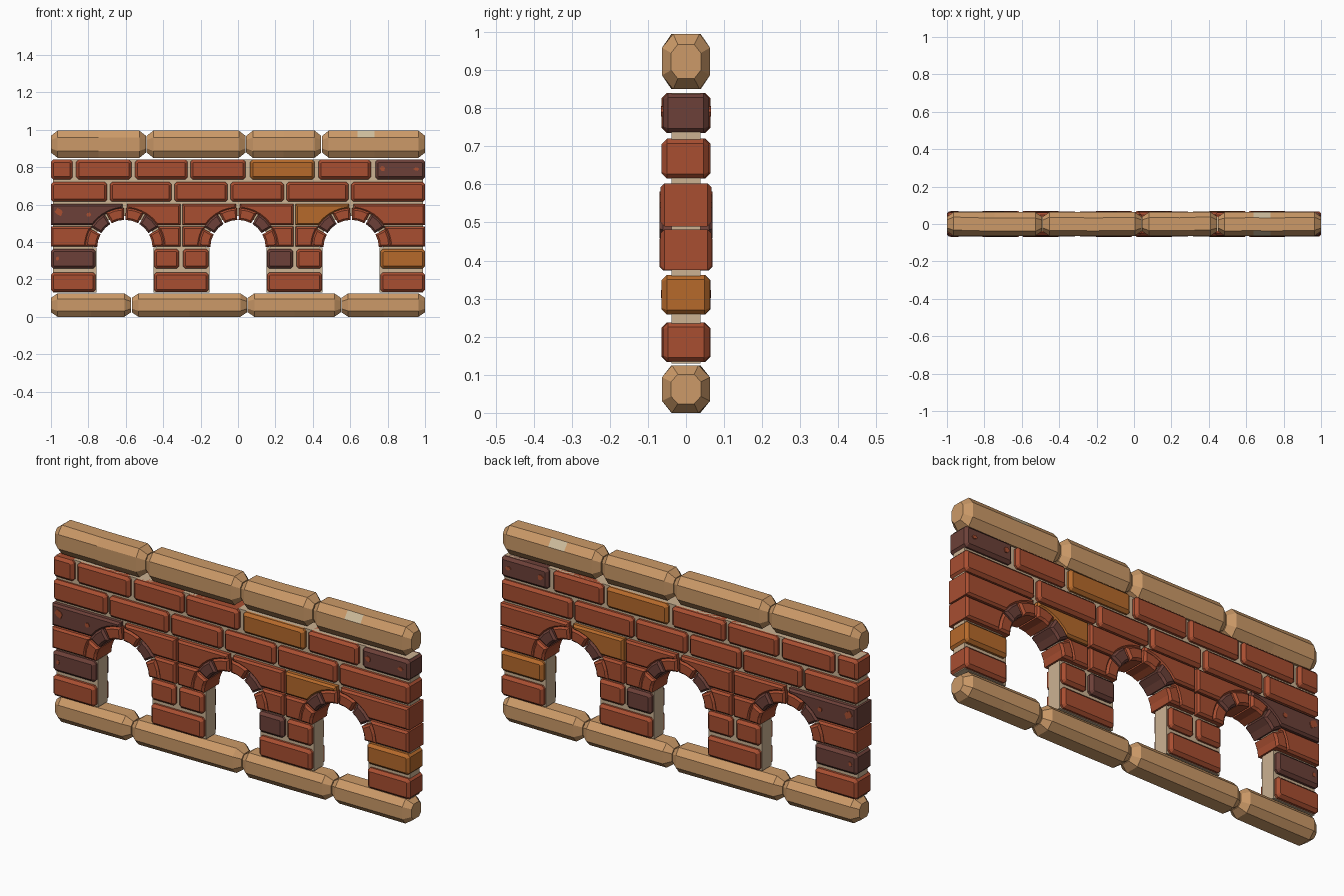
import bpy, bmesh, random
from math import sin, cos, sqrt, radians, asin, acos
from mathutils import Vector

random.seed(4)
old = bpy.data.objects.get("Cube")
if old:
    bpy.data.objects.remove(old, do_unlink=True)


def material(name, rgb):
    lin = [((c / 255 + 0.055) / 1.055) ** 2.4 for c in rgb] + [1]
    m = bpy.data.materials.new(name)
    m.use_nodes = True
    m.diffuse_color = lin
    m.node_tree.nodes["Principled BSDF"].inputs["Base Color"].default_value = lin
    return m


RED = material("red_brick", (168, 78, 49))
DARK = material("dark_brick", (108, 64, 56))
OCHRE = material("ochre_brick", (182, 106, 43))
STONE = material("tan_stone", (204, 154, 104))
PALE = material("pale_stone", (206, 188, 156))
MORTAR = material("mortar", (204, 178, 146))


def finish(name, bm, mats):
    bmesh.ops.recalc_face_normals(bm, faces=bm.faces)
    mesh = bpy.data.meshes.new(name)
    bm.to_mesh(mesh)
    bm.free()
    for m in mats:
        mesh.materials.append(m)
    ob = bpy.data.objects.new(name, mesh)
    bpy.context.collection.objects.link(ob)
    return ob


def loft(bm, rings):
    """Skin equal-length closed rings of points and cap both ends."""
    vs = [[bm.verts.new(p) for p in r] for r in rings]
    n = len(vs[0])
    for a, b in zip(vs, vs[1:]):
        for i in range(n):
            bm.faces.new((a[i], a[(i + 1) % n], b[(i + 1) % n], b[i]))
    bm.faces.new(vs[0])
    bm.faces.new(vs[-1])


def inset(pts, d):
    """Move a counter-clockwise outline inwards with mitred corners."""
    out = []
    for i, p in enumerate(pts):
        e1 = (p - pts[i - 1]).normalized()
        e2 = (pts[(i + 1) % len(pts)] - p).normalized()
        n1, n2 = Vector((-e1.y, e1.x)), Vector((-e2.y, e2.x))
        out.append(p + (n1 + n2) * d / max(0.4, 1 + n1.dot(n2)))
    return out


def cut_corners(pts, d):
    out = []
    for i, p in enumerate(pts):
        q, r = pts[i - 1], pts[(i + 1) % len(pts)]
        out += [p + (q - p).normalized() * d, p + (r - p).normalized() * d]
    return out


def prism(name, pts, y0, y1, mat, edge=0.0):
    """Extrude an (x, z) outline along y, with optional chamfered rims."""
    pts = [Vector(p) for p in pts]
    area = sum(pts[i - 1].x * p.y - p.x * pts[i - 1].y for i, p in enumerate(pts))
    if area < 0:
        pts.reverse()
    layers = [(y0, pts), (y1, pts)]
    if edge:
        small = inset(pts, edge)
        layers = [(y0, small), (y0 + edge, pts), (y1 - edge, pts), (y1, small)]
    bm = bmesh.new()
    loft(bm, [[(p.x, y, p.y) for p in ring] for y, ring in layers])
    return finish(name, bm, [mat])


def brick(name, x0, x1, z0, z1, mat=RED):
    rect = [Vector(p) for p in ((x0, z0), (x1, z0), (x1, z1), (x0, z1))]
    y0, y1 = (0.062 + random.uniform(-0.002, 0.003) for _ in range(2))
    prism(name, cut_corners(rect, 0.012), -y0, y1, mat, 0.014)


ARCHES = (-0.605, 0, 0.605)
SPRING = 0.37
OUTER = 0.207


def arc(cx, r, a0, a1, n):
    return [(cx + r * cos(radians(a0 + (a1 - a0) * i / n)),
             SPRING + r * sin(radians(a0 + (a1 - a0) * i / n))) for i in range(n + 1)]


# Mortar core with three arched openings
outline = [(-0.99, 0.13)]
for c in ARCHES:
    outline += [(c - 0.152, 0.13), (c - 0.152, SPRING)]
    outline += arc(c, 0.17, 180, 0, 12)
    outline += [(c + 0.152, SPRING), (c + 0.152, 0.13)]
outline += [(0.99, 0.13), (0.99, 0.84), (-0.99, 0.84)]
prism("mortar_core", outline, -0.038, 0.038, MORTAR)

# Straight brick courses: height range, then spans with colours
courses = {
    "top_course": (0.735, 0.84, [(-1, -.885), (-.865, -.57), (-.55, -.27), (-.255, .04),
                                 (.065, .41, OCHRE), (.43, .71), (.735, 1, DARK)]),
    "second_course": (0.615, 0.72, [(-1, -.7), (-.685, -.355), (-.34, -.055), (-.04, .245),
                                    (.258, .59), (.605, 1)]),
    "upper_pier": (0.258, 0.362, [(-1, -.762, DARK), (-.45, -.315), (-.295, -.157),
                                  (.155, .295, DARK), (.312, .45), (.762, 1, OCHRE)]),
    "lower_pier": (0.133, 0.237, [(-1, -.762), (-.45, -.157), (.155, .45), (.762, 1)]),
}
for name, (z0, z1, spans) in courses.items():
    for i, (x0, x1, *col) in enumerate(spans):
        brick(f"{name}_brick_{i + 1}", x0, x1, z0, z1, *col)


# Bricks whose inner end is cut by the arch curve
def arch_brick(name, far, c, z0, z1, mat):
    side = 1 if far > c else -1
    a0 = asin((z0 - SPRING) / OUTER)
    a1 = asin((z1 - SPRING) / OUTER) if z1 - SPRING < OUTER else acos(0.012 / OUTER)
    curve = [(c + side * OUTER * cos(a), SPRING + OUTER * sin(a))
             for a in (a0 + (a1 - a0) * i / 5 for i in range(6))]
    if z1 - curve[-1][1] > 0.001:
        curve.append((curve[-1][0], z1))
    prism(name, [(far, z0)] + curve + [(far, z1)], -0.067, 0.067, mat, 0.01)


for i, c in enumerate(ARCHES):
    for side, label in ((-1, "right"), (1, "left")):
        far = c + side * 0.297
        if abs(far) > 0.7:
            far = side
        top = DARK if far == -1 else OCHRE if (i == 2 and side < 0) else RED
        arch_brick(f"arch_{i + 1}_{label}_upper_brick", far, c, 0.49, 0.602, top)
        arch_brick(f"arch_{i + 1}_{label}_lower_brick", far, c, 0.375, 0.482, RED)

# Six wedge bricks around each arch
for i, c in enumerate(ARCHES):
    for k in range(6):
        a = 30 * k
        wedge = arc(c, 0.148, a + 1.5, a + 28.5, 2) + arc(c, 0.212, a + 28.5, a + 1.5, 2)
        prism(f"arch_{i + 1}_wedge_{k + 1}", wedge, -0.07, 0.07,
              DARK if k in (1, 4) else RED, 0.01)


# Long eight-sided stones with tapered ends
def stone(name, x0, x1, z0, z1, patch=None):
    mid, h = (z0 + z1) / 2, (z1 - z0) / 2

    def ring(x, s):
        w, t = 0.063 * s, h * s
        j = 0.0 if s < 1 else random.uniform(-0.004, 0.004)
        q = [(w, t * .5), (w * .55 + j, t), (-w * .55 + j, t), (-w, t * .5)]
        q += [(y, -z) for y, z in reversed(q)]
        return [(x, y, mid + z) for y, z in q]

    xs = [(x0, 0.62), (x0 + 0.035, 1)]
    xs += [(x, 1) for x in patch or ((x0 + x1) / 2,)]
    xs += [(x1 - 0.035, 1), (x1, 0.62)]
    bm = bmesh.new()
    loft(bm, [ring(x, s) for x, s in xs])
    if patch:
        # pale weathered band on the upper slopes
        for f in bm.faces:
            p = f.calc_center_median()
            if patch[0] < p.x < patch[1] and p.z > mid + h * 0.6 and abs(p.y) > 0.02:
                f.material_index = 1
    finish(name, bm, [STONE, PALE])


for i, (a, b) in enumerate(((-1, -.492), (-.488, .04), (.044, .445), (.45, 1))):
    stone(f"coping_stone_{i + 1}", a, b, 0.85, 0.995, (0.64, 0.73) if i == 3 else None)
for i, (a, b) in enumerate(((-1, -.572), (-.568, .048), (.052, .55), (.554, 1))):
    stone(f"base_stone_{i + 1}", a, b, 0.0, 0.125)

# Thin red blotches on the dark bricks, on both faces
for i, (x, z, r, d) in enumerate(((-.955, .56, .022, .067), (-.8, .545, .014, .067),
                                  (-.965, .31, .014, .062), (.775, .795, .016, .062),
                                  (.955, .79, .015, .062))):
    blot = [(x + r * cos(radians(60 * k)) * random.uniform(.6, 1.2),
             z + r * sin(radians(60 * k)) * random.uniform(.6, 1.2)) for k in range(6)]
    for s, label in ((-1, "front"), (1, "back")):
        ys = sorted((s * (d - 0.003), s * (d + 0.003)))
        prism(f"{label}_blotch_{i + 1}", blot, *ys, RED)
